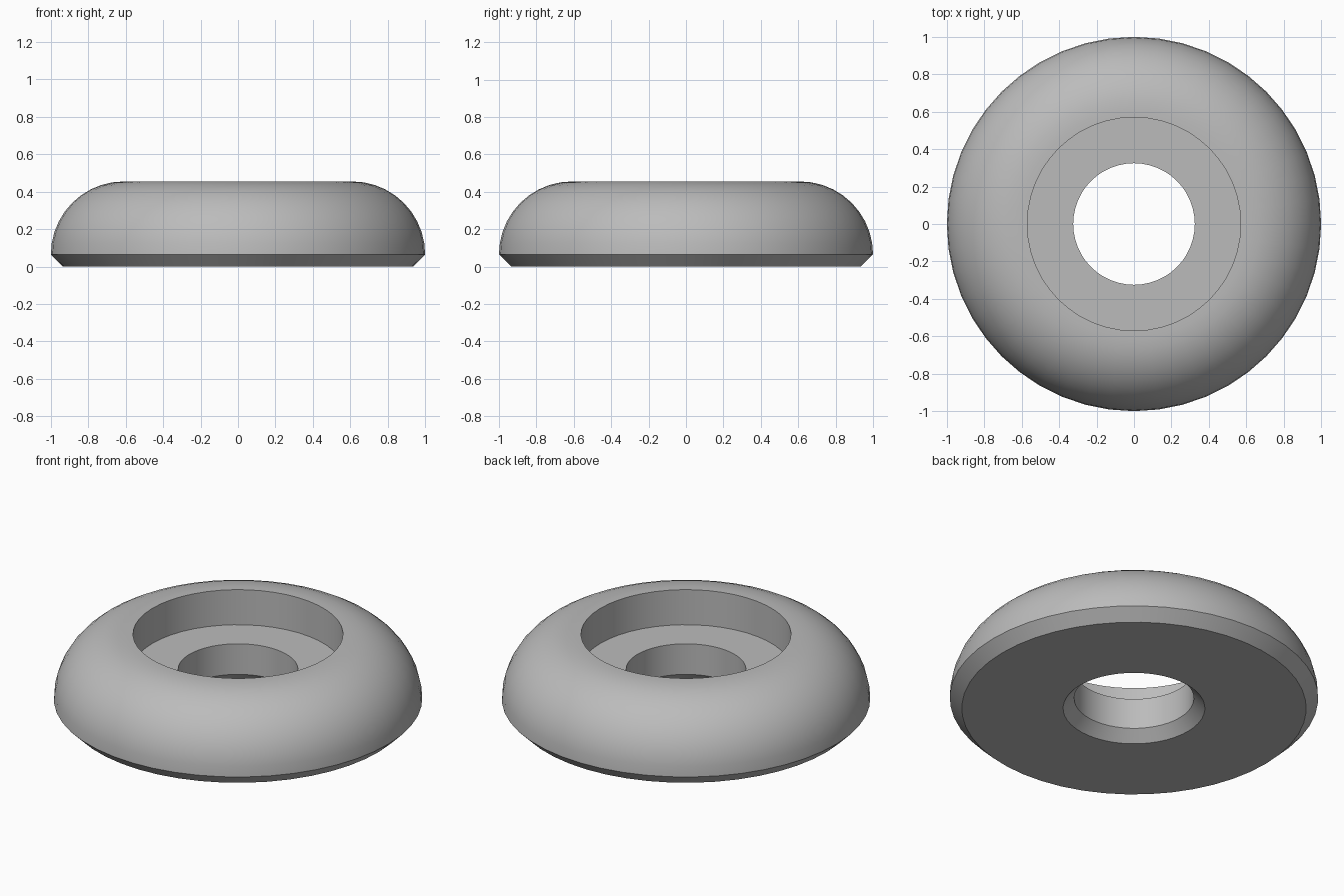
import bpy
import math

SEGMENTS = 48

cube = bpy.data.objects.get("Cube")
if cube:
    bpy.data.objects.remove(cube, do_unlink=True)

# Plain grey material
grey = bpy.data.materials.new("grey")
grey.use_nodes = True
colour = (0.5, 0.5, 0.5, 1.0)
grey.diffuse_color = colour
grey.node_tree.nodes["Principled BSDF"].inputs["Base Color"].default_value = colour

# Cross-section (radius, height): chamfered base, domed shoulder, counterbore, through hole
ARC_STEPS = 10
shoulder = [(0.61 + 0.39 * math.cos(a), 0.065 + 0.39 * math.sin(a))
            for a in (math.pi / 2 * i / ARC_STEPS for i in range(ARC_STEPS + 1))]
profile = [(0.385, 0), (0.935, 0)] + shoulder + [
    (0.57, 0.455), (0.57, 0.245), (0.325, 0.245), (0.325, 0.062)]

# Revolve the closed cross-section around z
count = len(profile)
verts, faces = [], []
for s in range(SEGMENTS):
    angle = 2 * math.pi * s / SEGMENTS
    verts += [(r * math.cos(angle), r * math.sin(angle), z) for r, z in profile]
    here, there = s * count, (s + 1) % SEGMENTS * count
    for i in range(count):
        j = (i + 1) % count
        faces.append((here + i, there + i, there + j, here + j))

mesh = bpy.data.meshes.new("domed_ring")
mesh.from_pydata(verts, [], faces)
mesh.materials.append(grey)
ring = bpy.data.objects.new("domed_ring", mesh)
bpy.context.collection.objects.link(ring)

# Smooth dome with crisp machined edges
bpy.context.view_layer.objects.active = ring
ring.select_set(True)
bpy.ops.object.shade_smooth_by_angle(angle=math.radians(30))
